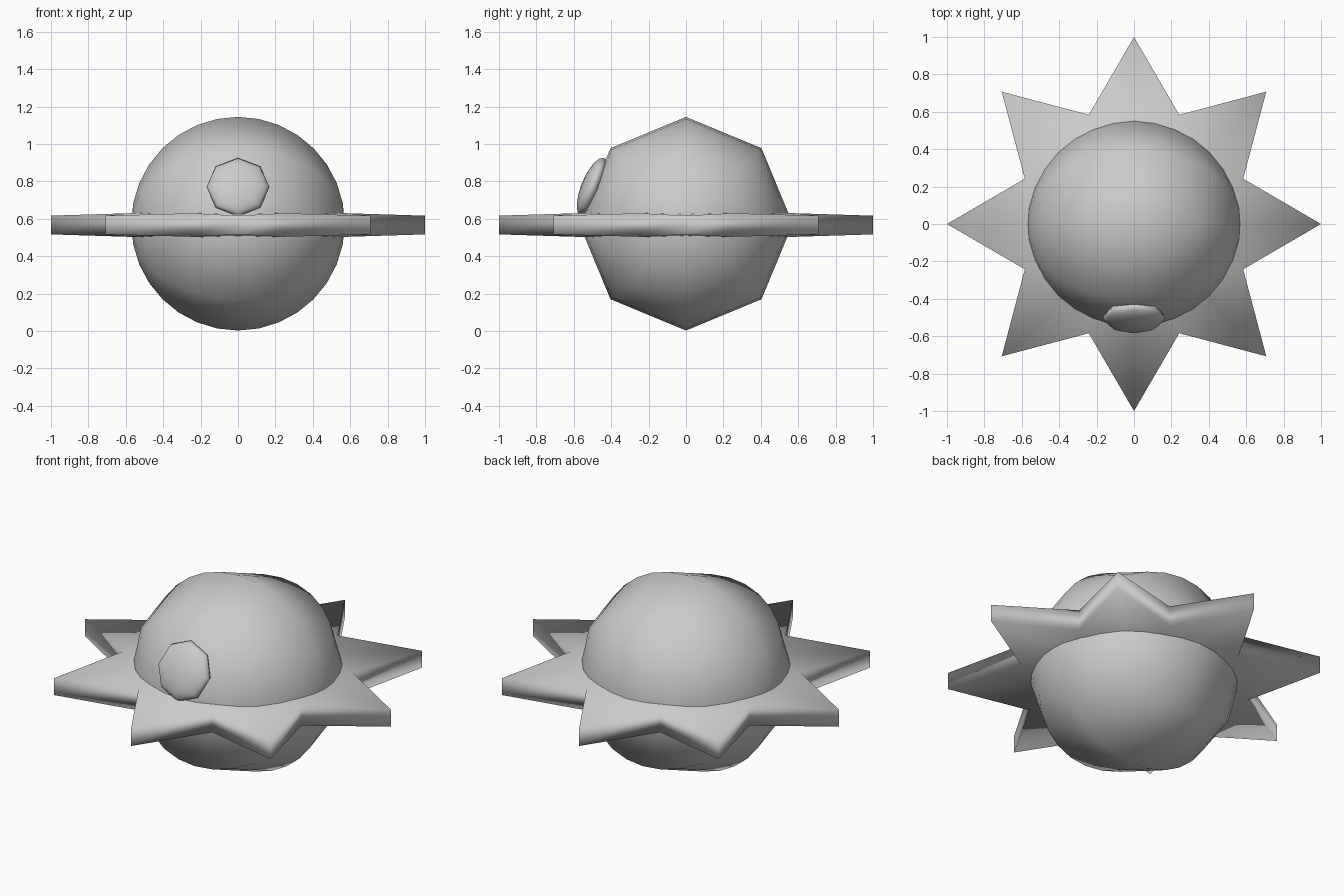
import bpy, bmesh
from math import pi, sin, cos, radians

if "Cube" in bpy.data.objects:
    bpy.data.objects.remove(bpy.data.objects["Cube"])


def ball(name, segments, rings, radius, location, rotation, scale=(1, 1, 1)):
    bpy.ops.mesh.primitive_uv_sphere_add(segments=segments, ring_count=rings, radius=radius,
                                         location=location, rotation=rotation)
    ob = bpy.context.object
    ob.name = name
    ob.scale = scale
    bpy.ops.object.shade_smooth()
    return ob


# Round body: poles on the x axis, eight sides around it
ball("body", 8, 16, 0.571, (0, 0, 0.574), (0, pi / 2, 0))

# Flattened nose lying on the front of the body, tilted upwards
ball("nose", 8, 8, 0.168, (0, -0.5, 0.77), (radians(90 - 22), 0, 0), (1, 1, 0.36))

# Eight-pointed star ring, slightly thinner at the tips
bm = bmesh.new()
loops = []
for side in (-1, 1):
    loop = []
    for i in range(16):
        r, h = (1.0, 0.05) if i % 2 == 0 else (0.632, 0.063)
        a = i * pi / 8
        loop.append(bm.verts.new((r * cos(a), r * sin(a), 0.567 + side * h)))
    loops.append((loop, bm.verts.new((0, 0, 0.567 + side * 0.066))))
(low, low_mid), (high, high_mid) = loops
for i in range(16):
    j = (i + 1) % 16
    bm.faces.new((low[i], low[j], high[j], high[i]))
    bm.faces.new((high[i], high[j], high_mid))
    bm.faces.new((low[j], low[i], low_mid))
for f in bm.faces:
    f.smooth = True
mesh = bpy.data.meshes.new("star_ring")
bm.to_mesh(mesh)
bm.free()
star = bpy.data.objects.new("star_ring", mesh)
bpy.context.collection.objects.link(star)
